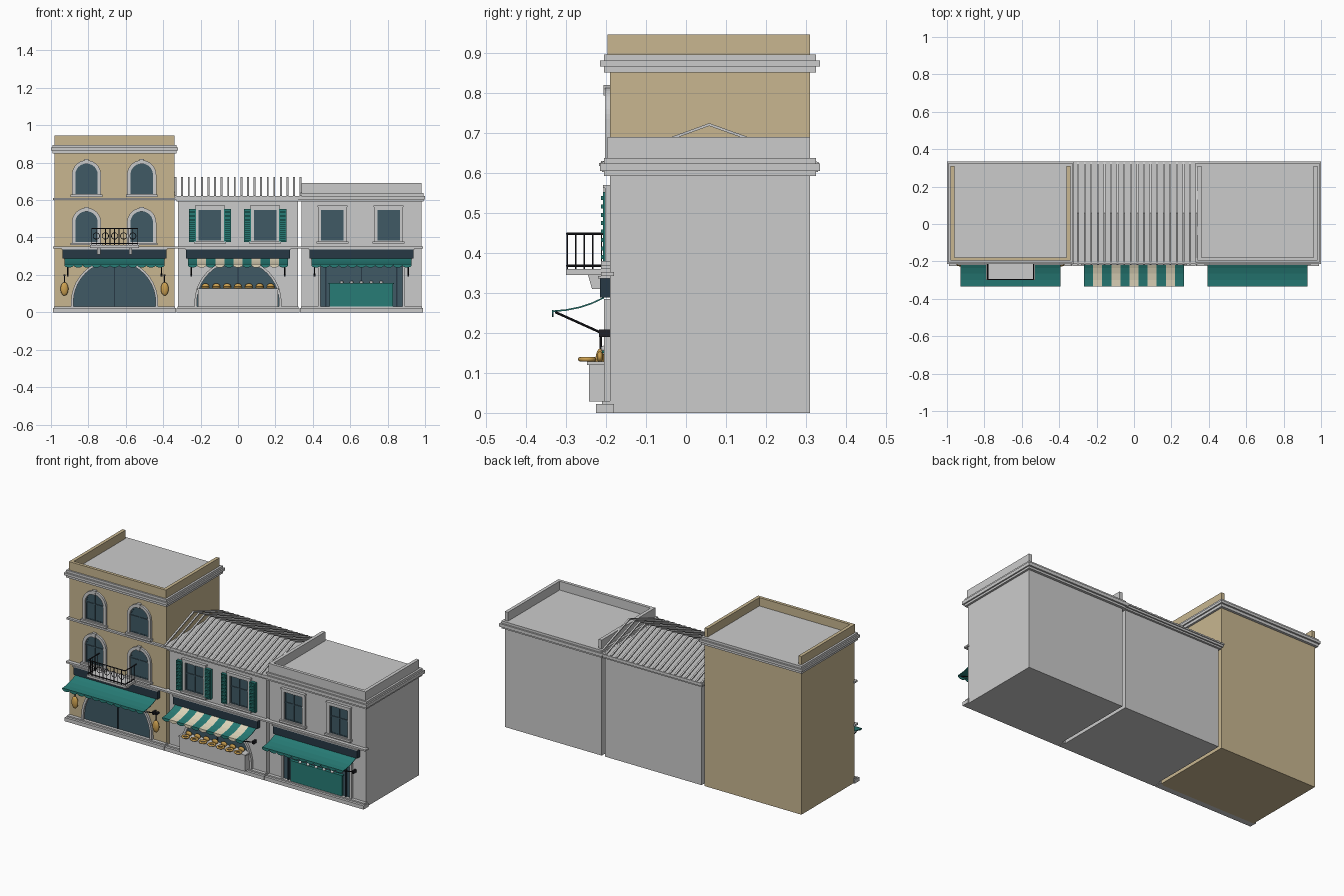
import bpy, bmesh, math
from mathutils import Vector

if "Cube" in bpy.data.objects:
    bpy.data.objects.remove(bpy.data.objects["Cube"])

def mat(name, *c):
    m = bpy.data.materials.new(name)
    m.diffuse_color = (*c, 1)
    m.use_nodes = True
    m.node_tree.nodes["Principled BSDF"].inputs["Base Color"].default_value = m.diffuse_color
    return m

TAN = mat("tan", .58, .47, .28)
TEAL = mat("teal", .02, .20, .18)
CREAM = mat("cream", .75, .68, .5)
GLASS = mat("glass", .05, .1, .13)
NAVY = mat("navy", .02, .04, .06)
IRON = mat("iron", .015, .015, .02)
GOLD = mat("gold", .6, .35, .08)
F = -0.19   # front wall plane
B = 0.31    # back wall plane

def finish(name, bm, m=None, smooth=False):
    bmesh.ops.recalc_face_normals(bm, faces=bm.faces)
    me = bpy.data.meshes.new(name)
    bm.to_mesh(me)
    bm.free()
    if smooth:
        for p in me.polygons:
            p.use_smooth = True
    ob = bpy.data.objects.new(name, me)
    bpy.context.collection.objects.link(ob)
    if m:
        me.materials.append(m)
    return ob

def loft(name, loops, m=None, closed=False, smooth=False):
    """Skin a list of equal-sized point loops; cap the ends or close the chain."""
    bm = bmesh.new()
    L = [[bm.verts.new(p) for p in lp] for lp in loops]
    n, k = len(L[0]), len(L)
    for j in range(k if closed else k - 1):
        a, b = L[j], L[(j + 1) % k]
        for i in range(n):
            bm.faces.new((a[i], a[(i + 1) % n], b[(i + 1) % n], b[i]))
    if not closed:
        bm.faces.new(L[0])
        bm.faces.new(L[-1])
    return finish(name, bm, m, smooth)

def prism(name, pts, y0, y1, m=None):
    return loft(name, [[(x, y, z) for x, z in pts] for y in (y0, y1)], m)

def box(name, x0, x1, y0, y1, z0, z1, m=None):
    return prism(name, [(x0, z0), (x1, z0), (x1, z1), (x0, z1)], y0, y1, m)

def ring(name, outer, inner, y0, y1, m=None):
    order = ((outer, y0), (outer, y1), (inner, y1), (inner, y0))
    return loft(name, [[(x, y, z) for x, z in p] for p, y in order], m, closed=True)

def rod(name, a, b, r, m=None, n=8):
    a, b = Vector(a), Vector(b)
    q = (b - a).to_track_quat('Z', 'Y')
    circ = [q @ Vector((r * math.cos(2 * math.pi * i / n), r * math.sin(2 * math.pi * i / n), 0)) for i in range(n)]
    return loft(name, [[p + c for c in circ] for p in (a, b)], m, smooth=n > 8)

def torus(name, c, R, r, m, upright=False):
    loops = []
    for i in range(20):
        t = 2 * math.pi * i / 20
        lp = []
        for j in range(8):
            s = math.pi * j / 4
            d, h = R + r * math.cos(s), r * math.sin(s)
            u, v = d * math.cos(t), d * math.sin(t)
            lp.append(Vector(c) + Vector((u, h, v) if upright else (u, v, h)))
        loops.append(lp)
    return loft(name, loops, m, closed=True, smooth=True)

def ball(name, c, sx, sy, sz, m=None):
    bm = bmesh.new()
    bmesh.ops.create_uvsphere(bm, u_segments=16, v_segments=10, radius=1)
    for v in bm.verts:
        v.co = Vector((c[0] + v.co.x * sx, c[1] + v.co.y * sy, c[2] + v.co.z * sz))
    return finish(name, bm, m, True)

def opening(cx, hw, z0, z1, arched, d=0):
    """Outline of a window or door, grown by d."""
    r = hw + d
    if not arched:
        return [(cx - r, z0 - d), (cx + r, z0 - d), (cx + r, z1 + d), (cx - r, z1 + d)]
    zs = z1 - hw
    arc = [(cx + r * math.cos(math.pi * i / 20), zs + r * math.sin(math.pi * i / 20)) for i in range(21)]
    return [(cx - r, z0 - d), (cx + r, z0 - d)] + arc

def window(cx, z0, z1, arched):
    hw = .06
    box_y = F - .004
    prism("window_glass", opening(cx, hw, z0, z1, arched), F - .002, F + .02, GLASS)
    ring("window_surround", opening(cx, hw + .006, z0, z1 + .006, arched, .012),
         opening(cx, hw, z0, z1, arched), F - .012, F + .01, None)
    ring("window_sash", opening(cx, hw, z0, z1, arched), opening(cx, hw, z0, z1, arched, -.006), box_y, F + .01, GLASS)
    box("window_mullion", cx - .003, cx + .003, F - .006, F, z0, z1, GLASS)
    zt = z0 + .62 * (z1 - z0)
    box("window_transom", cx - hw, cx + hw, F - .006, F, zt - .003, zt + .003, GLASS)
    box("window_sill", cx - .085, cx + .085, F - .022, F, z0 - .016, z0 - .004)
    if arched:
        prism("keystone", [(cx - .008, z1 - .002), (cx + .008, z1 - .002), (cx + .012, z1 + .024), (cx - .012, z1 + .024)], F - .016, F)
    else:
        box("window_lintel", cx - .08, cx + .08, F - .018, F, z1 + .014, z1 + .022)

def awning(cx, stripes, mats):
    w = .535 / stripes
    top = [(-.205, .29), (-.235, .276), (-.265, .266), (-.3, .259), (-.333, .256)]
    prof = top + [(y, z - .004) for y, z in reversed(top)]
    for i in range(stripes):
        x0 = cx - .2675 + i * w
        m = mats[i % len(mats)]
        loft("awning_cloth", [[(x, y, z) for y, z in prof] for x in (x0, x0 + w)], m)
        sub = max(1, round(w / .0486)) if stripes > 1 else 11
        sw = w / sub
        for k in range(sub):
            c = x0 + (k + .5) * sw
            pts = [(c + sw / 2 * math.cos(math.pi * j / 8), .252 - .013 * math.sin(math.pi * j / 8)) for j in range(9)]
            prism("awning_scallop", [(c - sw / 2, .257), (c + sw / 2, .257)] + pts, -.335, -.331, m)
    for s in (-1, 1):
        x = cx + s * .25
        rod("awning_arm", (x, -.327, .252), (x, -.205, .197), .003, IRON)
        box("awning_bracket", x - .005, x + .005, -.217, F, .19, .208, IRON)

def cornice(cx, hw, steps):
    for z0, z1, o in steps:
        box("cornice", cx - hw - o * .8, cx + hw + o * .8, F - o, B + o, z0, z1)

def building(cx, height, m, arched_door):
    box("building_body", cx - .32, cx + .32, F, B, 0, height, m)
    box("plinth", cx - .328, cx + .328, -.225, F + .01, 0, .022)
    box("plinth_cap", cx - .323, cx + .323, -.21, F + .01, .022, .03)
    box("string_course", cx - .33, cx + .33, -.212, F + .01, .342, .352)
    box("sign_board", cx - .278, cx + .278, -.215, F, .288, .336, NAVY)
    box("sign_trim", cx - .283, cx + .283, -.22, F, .336, .342)
    hw, z1 = .22, .272
    prism("shop_glass", opening(cx, hw, .03, z1, arched_door), F - .002, F + .02, GLASS)
    ring("shop_surround", opening(cx, hw, .03, z1, arched_door, .013), opening(cx, hw, .03, z1, arched_door), -.205, F + .01, None)
    box("shop_mullion", cx - .003, cx + .003, F - .007, F, .03, z1, NAVY)

def parapet(cx, z0, z1, m):
    for s in (-1, 1):
        x = cx + s * .31
        box("parapet_side", x - .01, x + .01, F, B, z0, z1, m)
    box("parapet_front", cx - .32, cx + .32, F - .006, F + .012, z0, z1, m)

# Tall left building
L = -.66
building(L, .88, TAN, True)
cornice(L, .32, [(.85, .866, .015), (.866, .881, .025), (.881, .895, .015)])
parapet(L, .895, .945, TAN)
box("upper_string_course", L - .33, L + .33, -.205, F + .01, .6, .611)
for cx in (L - .15, L + .145):
    window(cx, .375, .54, True)
    window(cx, .633, .795, True)
awning(L, 1, [TEAL])
for s in (-1, 1):
    ball("wall_lantern", (L + s * .268, -.215, .125), .021, .012, .036, GOLD)
    rod("lantern_stem", (L + s * .268, -.213, .155), (L + s * .268, -.213, .2), .003, IRON)
    box("lantern_mount", L + s * .268 - .005, L + s * .268 + .005, -.217, F, .193, .203, IRON)

# Balcony
box("balcony_slab", L - .13, L + .13, -.3, F, .345, .359)
for s in (-1, 1):
    prism_x = L + s * .085
    loft("balcony_corbel", [[(x, y, z) for y, z in ((F, .31), (-.235, .31), (-.245, .345), (F, .345))]
                            for x in (prism_x - .009, prism_x + .009)])
    for z in (.368, .448):
        rod("side_rail", (L + s * .122, F, z), (L + s * .122, -.297, z), .003, IRON)
    for i in range(1, 5):
        y = F - i * .0214
        rod("side_baluster", (L + s * .122, y, .359), (L + s * .122, y, .448), .0018, IRON, 6)
for z in (.368, .448):
    rod("front_rail", (L - .124, -.297, z), (L + .124, -.297, z), .003, IRON)
for i in range(11):
    x = L - .122 + i * .0244
    rod("front_baluster", (x, -.297, .359), (x, -.297, .448), .002, IRON, 6)
for i in range(5):
    torus("rail_scroll", (L - .0976 + i * .0488, -.297, .408), .017, .0018, IRON, True)

# Middle building with ribbed open roof
building(0, .61, None, True)
cornice(0, .32, [(.592, .602, .012), (.602, .614, .02), (.614, .622, .025)])
rib = [(F - .027, .619), (.058, .719), (B + .022, .621)]
for i in range(20):
    x = -.334 + i * .0352
    prof = [(y, z + .005) for y, z in rib] + [(y, z - .002) for y, z in reversed(rib)]
    loft("roof_rib", [[(a, y, z) for y, z in prof] for a in (x - .005, x + .005)])
for cx in (-.15, .145):
    window(cx, .383, .548, False)
    for s in (-1, 1):
        c = cx + s * .094
        ring("shutter_frame", opening(c, .019, .375, .552, False), opening(c, .014, .38, .547, False), -.208, F, TEAL)
        box("shutter_panel", c - .015, c + .015, -.2, F, .378, .55, TEAL)
        for k in range(8):
            z = .39 + k * .021
            box("shutter_slat", c - .015, c + .015, -.212, -.199, z - .005, z + .005, TEAL)
awning(0, 11, [TEAL, CREAM])

# Bread counter
box("counter", -.215, .215, -.243, F, .028, .124)
box("counter_top", -.22, .22, -.247, F, .12, .128)
for i in range(7):
    torus("bread_ring", (-.174 + i * .058, -.247, .134), .017, .006, GOLD)
    ball("bread_loaf", (-.174 + i * .058, -.215, .14), .02, .008, .014, GOLD)

# Right building
R = .66
building(R, .62, None, False)
cornice(R, .32, [(.592, .604, .015), (.604, .623, .025), (.623, .637, .015)])
parapet(R, .637, .69, None)
for cx in (R - .155, R + .145):
    window(cx, .383, .548, False)
awning(R, 1, [TEAL])
box("shop_counter_panel", R - .17, R + .17, -.205, F, .03, .152, TEAL)
box("shop_counter_ledge", R - .175, R + .175, -.21, F, .15, .156, TEAL)
for s in (-1, 1):
    box("shop_side_mullion", R + s * .19 - .004, R + s * .19 + .004, -.2, F, .03, .27, NAVY)
for i in range(5):
    ball("counter_pot", (R - .106 + i * .053, -.205, .16), .01, .008, .008)
